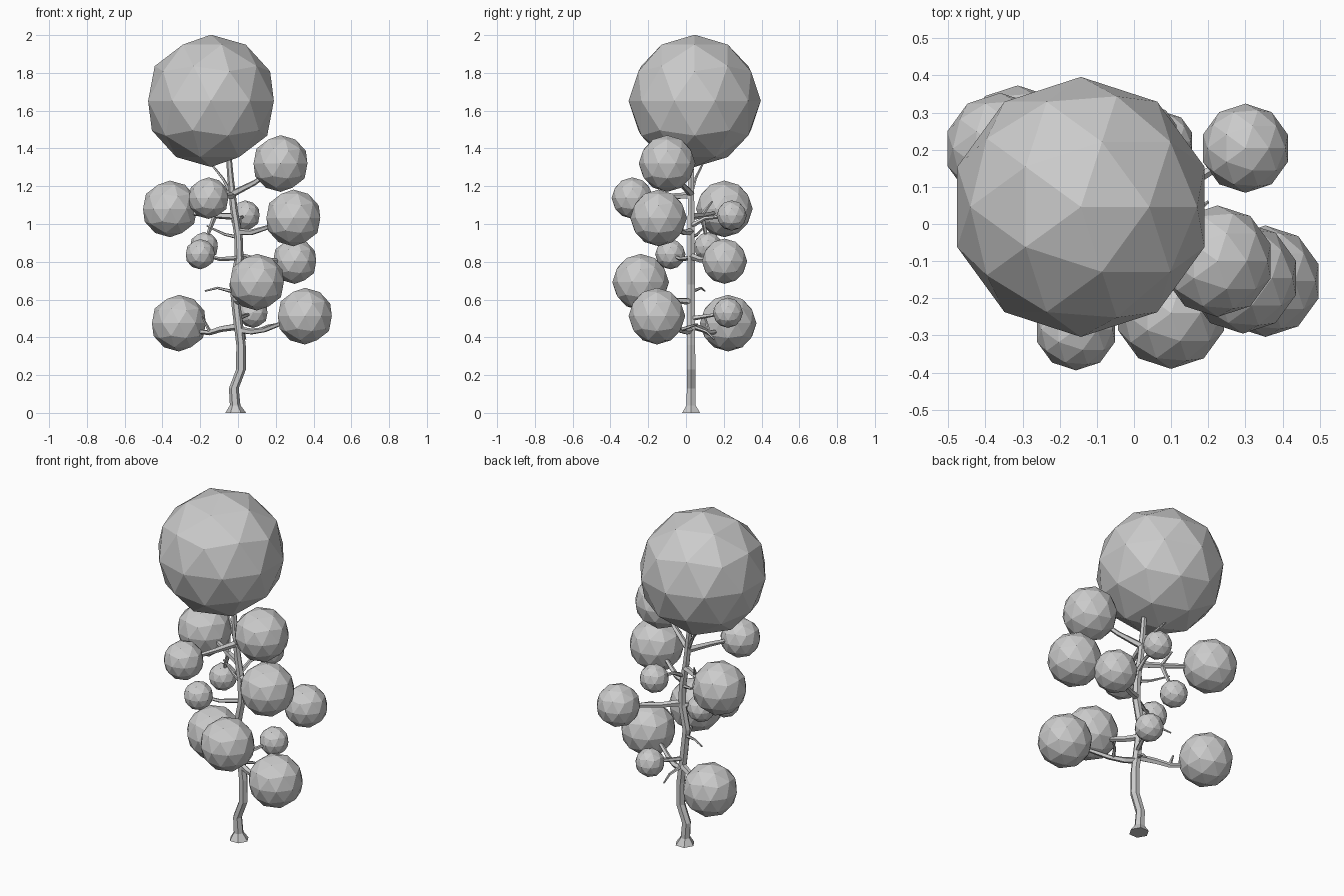
import bpy, bmesh, math
from mathutils import Vector

if "Cube" in bpy.data.objects:
    bpy.data.objects.remove(bpy.data.objects["Cube"])

TY = 0.027  # trunk plane


def finish(bm, name):
    bmesh.ops.recalc_face_normals(bm, faces=bm.faces)
    me = bpy.data.meshes.new(name)
    bm.to_mesh(me)
    bm.free()
    ob = bpy.data.objects.new(name, me)
    bpy.context.collection.objects.link(ob)
    return ob


def tube(name, pts, radii, sides, level=False):
    """Faceted tube along a path; level keeps the rings horizontal."""
    bm = bmesh.new()
    pts = [Vector(p) for p in pts]
    rings = []
    for i, p in enumerate(pts):
        t = pts[min(i + 1, len(pts) - 1)] - pts[max(i - 1, 0)]
        t = Vector((0, 0, 1)) if level else t
        q = Vector((0, 0, 1)).rotation_difference(t.normalized())
        ring = []
        for k in range(sides):
            a = 2 * math.pi * k / sides
            ring.append(bm.verts.new(p + q @ Vector((math.cos(a), math.sin(a), 0)) * radii[i]))
        rings.append(ring)
    for lo, hi in zip(rings, rings[1:]):
        for k in range(sides):
            n = (k + 1) % sides
            bm.faces.new((lo[k], lo[n], hi[n], hi[k]))
    bm.faces.new(rings[0][::-1])
    bm.faces.new(rings[-1])
    return finish(bm, name)


def foliage(name, center, r):
    bm = bmesh.new()
    bmesh.ops.create_icosphere(bm, subdivisions=2, radius=r)
    bmesh.ops.translate(bm, verts=bm.verts, vec=center)
    return finish(bm, name)


# Trunk with flared foot: x, z, radius
trunk = [(-.012, 0, .055), (-.015, .04, .028), (-.022, .13, .026), (.016, .23, .026),
         (.016, .36, .025), (-.008, .55, .024), (-.022, .68, .023), (.006, .82, .023),
         (.003, .93, .022), (-.022, 1.08, .02), (-.04, 1.25, .017), (-.052, 1.4, .014)]
tube("trunk", [(x, TY, z) for x, z, r in trunk], [r for x, z, r in trunk], 6, True)

# Crown
foliage("crown", (-.143, .046, 1.652), .35)

# Leaf balls: center, radius, then branch path leading to the ball
balls = [
    ((.225, -.1, 1.32), .15, [(-.03, TY, 1.16), (.09, -.03, 1.22)]),
    ((.293, -.145, 1.032), .15, [(0, TY, .96), (.07, -.01, .955), (.15, -.06, .98)]),
    ((-.36, .203, 1.08), .15, [(-.015, TY, 1.04), (-.12, .085, 1.045), (-.22, .14, 1.055)]),
    ((-.313, .223, .475), .15, [(.01, TY, .46), (-.09, .08, .445), (-.15, .12, .425), (-.21, .16, .43)]),
    ((.354, -.154, .512), .15, [(.005, TY, .44), (.07, 0, .43), (.14, -.04, .44), (.22, -.09, .47)]),
    ((.1, -.24, .692), .15, [(-.012, TY, .59), (.03, -.05, .595), (.06, -.13, .62)]),
    ((.3, .204, .803), .12, [(0, TY, .83), (.1, .08, .81), (.2, .14, .805)]),
    ((-.156, -.284, 1.137), .11, [(-.03, TY, 1.15), (-.08, -.11, 1.145)]),
    ((-.2, -.083, .84), .08, [(0, TY, .82), (-.1, -.03, .815)]),
    ((-.18, .117, .88), .077, [(-.12, .085, 1.05), (-.15, .1, .97)]),
    ((.038, .242, 1.045), .08, [(0, TY, .99), (.01, .1, 1.03)]),
    ((.08, .222, .53), .08, [(0, TY, .5), (.04, .12, .515)]),
]
for i, (c, r, path) in enumerate(balls):
    foliage(f"leaf_ball_{i + 1}", c, r)
    pts = path + [c]
    n = len(pts) - 1
    thick = .019 if r > .1 else .014
    tube(f"branch_{i + 1}", pts, [thick * (1 - .5 * k / n) for k in range(n + 1)], 5)

# Bare twigs
twigs = [
    [(-.035, TY, 1.16), (-.08, .05, 1.24), (-.16, .1, 1.34)],
    [(-.02, TY, .64), (-.06, .05, .65), (-.11, .08, .662), (-.175, .1, .645)],
    [(0, TY, .93), (-.07, .06, .945), (-.165, .1, .99)],
    [(-.12, .085, 1.05), (-.15, .14, 1.12)],
    [(-.15, .12, .43), (-.19, .1, .51)],
    [(.12, -.03, .44), (.16, .03, .46), (.2, .06, .47)],
    [(.0, TY, .46), (.03, .11, .43), (.04, .15, .39)],
]
for i, pts in enumerate(twigs):
    n = len(pts) - 1
    tube(f"twig_{i + 1}", pts, [.011 * (1 - .6 * k / n) for k in range(n + 1)], 5)
